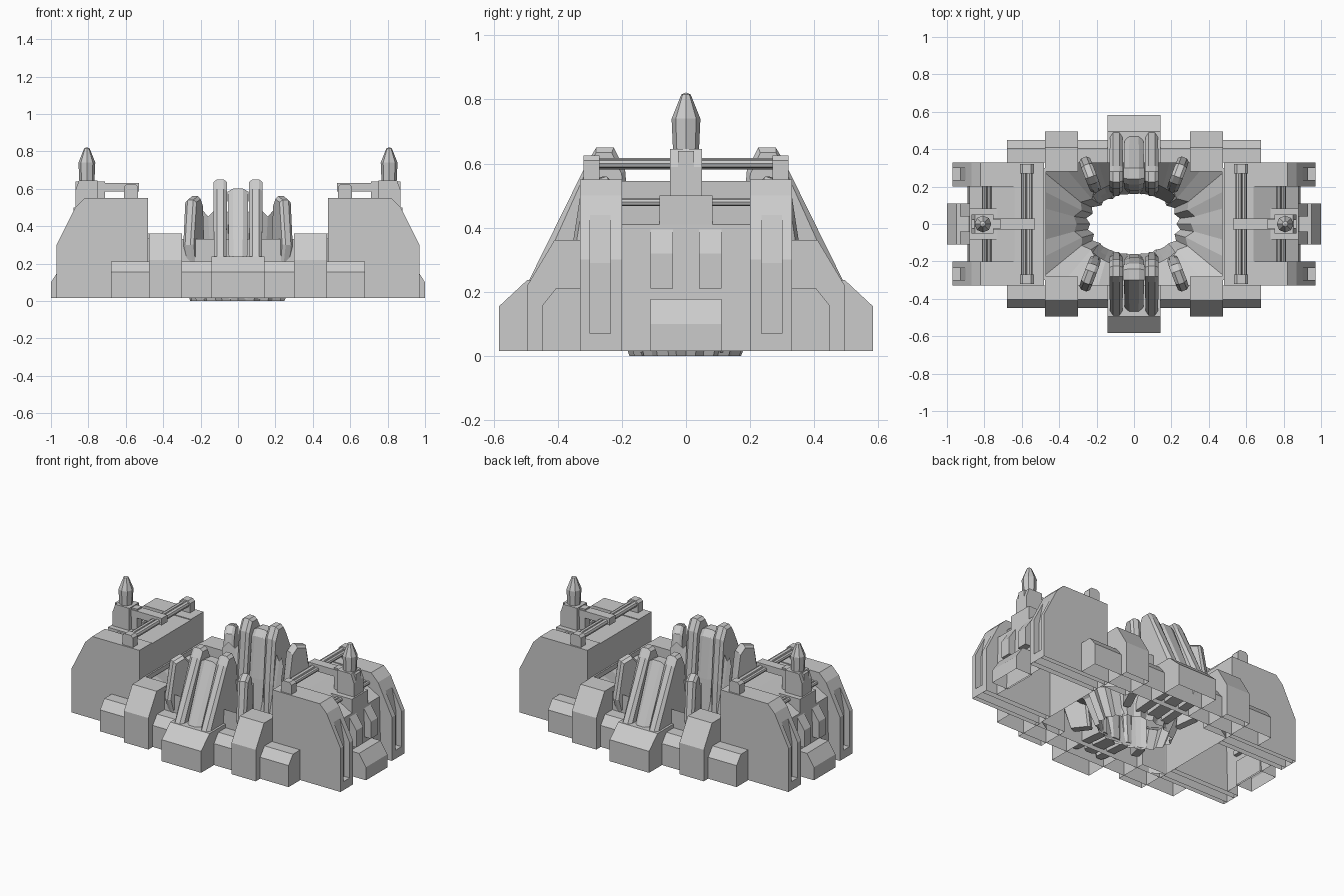
import bpy, bmesh, math, random

if "Cube" in bpy.data.objects:
    bpy.data.objects.remove(bpy.data.objects["Cube"])
random.seed(4)
BASE = 0.015


def finish(bm, name):
    # parts are open shells underneath
    low = [f for f in bm.faces if all(abs(v.co.z - BASE) < 1e-4 for v in f.verts)]
    bmesh.ops.delete(bm, geom=low, context='FACES_ONLY')
    bmesh.ops.recalc_face_normals(bm, faces=bm.faces)
    me = bpy.data.meshes.new(name)
    bm.to_mesh(me)
    bm.free()
    ob = bpy.data.objects.new(name, me)
    bpy.context.collection.objects.link(ob)
    return ob


def prism(name, pts, a, b, place, caps=True):
    """Extrude a 2D profile from a to b; place(u, v, t) gives the 3D position."""
    bm = bmesh.new()
    ra = [bm.verts.new(place(u, v, a)) for u, v in pts]
    rb = [bm.verts.new(place(u, v, b)) for u, v in pts]
    if caps:
        bm.faces.new(ra)
        bm.faces.new(rb[::-1])
    n = len(pts)
    for i in range(n):
        j = (i + 1) % n
        bm.faces.new((ra[i], rb[i], rb[j], ra[j]))
    return finish(bm, name)


def prism_x(name, pts, x0, x1, sy):      # profile in (|y|, z)
    return prism(name, pts, x0, x1, lambda u, v, t: (t, sy * u, v))


def prism_y(name, pts, y0, y1, sx, caps=True):      # profile in (|x|, z)
    return prism(name, pts, y0, y1, lambda u, v, t: (sx * u, t, v), caps)


def box(name, x0, x1, y0, y1, z0, z1, sx=1):
    return prism_y(name, [(x0, z0), (x1, z0), (x1, z1), (x0, z1)], y0, y1, sx)


def crystal(name, pts, w, cx, ang, sy):
    """Tapered upright fin with chamfered flanks; profile in (distance out, z)."""
    cu = sum(p[0] for p in pts) / len(pts)
    cz = sum(p[1] for p in pts) / len(pts)
    bm = bmesh.new()
    rings = []
    for t, k in ((-w, 0.88), (-w * .5, 1), (w * .5, 1), (w, 0.88)):
        ring = []
        for u, v in pts:
            uu = cu + (u - cu) * k
            vv = v if v < 0.3 else cz + (v - cz) * (1 - (1 - k) * .5)
            tt = t * (0.75 + 0.25 * min(1, vv / 0.4))
            x = cx + tt * math.cos(ang) + uu * math.sin(ang)
            y = uu * math.cos(ang) - tt * math.sin(ang)
            ring.append(bm.verts.new((x, sy * y, vv)))
        rings.append(ring)
    n = len(pts)
    for a, b in zip(rings, rings[1:]):
        for i in range(n):
            j = (i + 1) % n
            bm.faces.new((a[i], b[i], b[j], a[j]))
    bm.faces.new(rings[0])
    bm.faces.new(rings[-1][::-1])
    return finish(bm, name)


# pit with jagged sides inside the central body
bm = bmesh.new()
N = 36
loops = []
for level, (rx, ry, z) in enumerate(((.24, .165, 0), (.31, .22, .17), (0, 0, .33), (0, 0, BASE))):
    ring = []
    for i in range(N):
        a = 2 * math.pi * i / N
        c, s = math.cos(a), math.sin(a)
        jag = (1.06 if i % 2 else 0.96) + random.uniform(-.03, .03)
        k = 1 / max(abs(c) / 0.48, abs(s) / 0.33)
        p = (rx * jag * c, ry * jag * s, z) if level < 2 else (k * c, k * s, z)
        ring.append(bm.verts.new(p))
    loops.append(ring)
for a, b in zip(loops, loops[1:]):
    for i in range(N):
        j = (i + 1) % N
        bm.faces.new((a[i], a[j], b[j], b[i]))
finish(bm, "central_pit")

tall = [(.15, .03), (.165, .3), (.19, .58), (.225, .65), (.28, .65), (.31, .6), (.49, .235), (.44, .05)]
mid = [(.16, .03), (.18, .3), (.21, .56), (.24, .6), (.30, .6), (.47, .235), (.42, .05)]
short = [(.17, .03), (.20, .3), (.23, .52), (.27, .56), (.34, .54), (.38, .3), (.30, .05)]
for sy in (-1, 1):
    # stepped plinth blocks along front and back
    prism_x("centre_plinth", [(.33, BASE), (.583, BASE), (.583, .155), (.495, .237), (.33, .237)], -.142, .142, sy)
    prism_x("long_plinth", [(.33, BASE), (.45, BASE), (.45, .155), (.405, .212), (.33, .212)], -.68, .68, sy)
    # crystal fins around the pit
    crystal("middle_fin", mid, .055, 0, 0, sy)
    # curved backing wall joining the fins
    bm = bmesh.new()
    rows = []
    for rx, ry, z in ((.24, .165, .01), (.27, .20, .25), (.29, .235, .45)):
        rows.append([])
        for i in range(13):
            a = math.radians(40 + i * 100 / 12)
            zz = z + (.04 if i % 2 and z > .4 else 0)
            rows[-1].append(bm.verts.new((rx * math.cos(a), sy * ry * math.sin(a), zz)))
    for a, b in zip(rows, rows[1:]):
        for i in range(12):
            bm.faces.new((a[i], a[i + 1], b[i + 1], b[i]))
    finish(bm, "fin_backing")
    for sx in (-1, 1):
        prism_x("side_plinth", [(.28, BASE), (.495, BASE), (.495, .22), (.41, .362), (.28, .362)],
                min(sx * .30, sx * .475), max(sx * .30, sx * .475), sy)
        crystal("tall_fin", tall, .037, sx * .095, 0, sy)
        crystal("short_fin", short, .032, sx * .135, sx * .36, sy)

for sx in (-1, 1):
    # tower core between the flanks
    prism_y("tower_core", [(.48, BASE), (.89, BASE), (.88, .41), (.64, .545), (.48, .545)], -.2, .2, sx, caps=False)
    box("deck_lip", .47, .51, -.30, .30, .33, .36, sx)

    # tower flanks, with a tall slot in the outer face
    top = [(.87, .50), (.82, .55), (.48, .55)]
    flank = [(.48, BASE), (.97, BASE), (.97, .30)] + top
    slotted = [(.48, BASE), (.97, BASE), (.97, .07), (.93, .07), (.93, .29), (.90, .44)] + top
    for sy in (-1, 1):
        for y0, y1, pts in ((.2, .235, flank), (.235, .30, slotted), (.30, .33, flank)):
            prism_y("tower_flank", pts, sy * y0, sy * y1, sx, caps=pts is flank)
        # ribs on the outer face
        prism_y("outer_rib", [(.86, .21), (.93, .21), (.93, .32), (.87, .41)], sy * .04, sy * .11, sx)
        # rail end blocks
        prism_y("rail_end", [(.535, .54), (.61, .54), (.61, .61), (.595, .625), (.55, .625), (.535, .61)],
                sy * .27, sy * .32, sx)
    prism_y("outer_step", [(.88, BASE), (1, BASE), (1, .10), (.95, .177), (.88, .177)], -.11, .11, sx)

    # rails across the roof
    for x, z, r, h in ((.56, .60, .018, .27), (.59, .60, .014, .27), (.775, .48, .012, .2), (.80, .48, .012, .2)):
        pts = [(x + r * math.cos(i * math.pi / 4), z + r * math.sin(i * math.pi / 4)) for i in range(8)]
        prism_y("roof_rail", pts, -h, h, sx)
    box("cross_bar", .53, .78, -.03, .03, .585, .63, sx)

    # pylon with a pointed tip
    box("pylon_base", .73, .88, -.083, .083, .40, .5, sx)
    prism_y("pylon_block", [(.75, .45), (.87, .45), (.87, .59), (.85, .645), (.75, .645)], -.05, .05, sx)
    box("pylon_key", .71, .87, -.025, .025, .5, .64, sx)
    bm = bmesh.new()
    rings = []
    for r, z in ((.04, .63), (.045, .74), (.015, .815)):
        rings.append([bm.verts.new((sx * .808 + r * math.cos(i * math.pi / 4),
                                    r * math.sin(i * math.pi / 4), z)) for i in range(8)])
    for a, b in zip(rings, rings[1:]):
        for i in range(8):
            j = (i + 1) % 8
            bm.faces.new((a[i], a[j], b[j], b[i]))
    tip = bm.verts.new((sx * .808, 0, .822))
    for i in range(8):
        bm.faces.new((rings[-1][i], rings[-1][(i + 1) % 8], tip))
    finish(bm, "pylon_spike")
